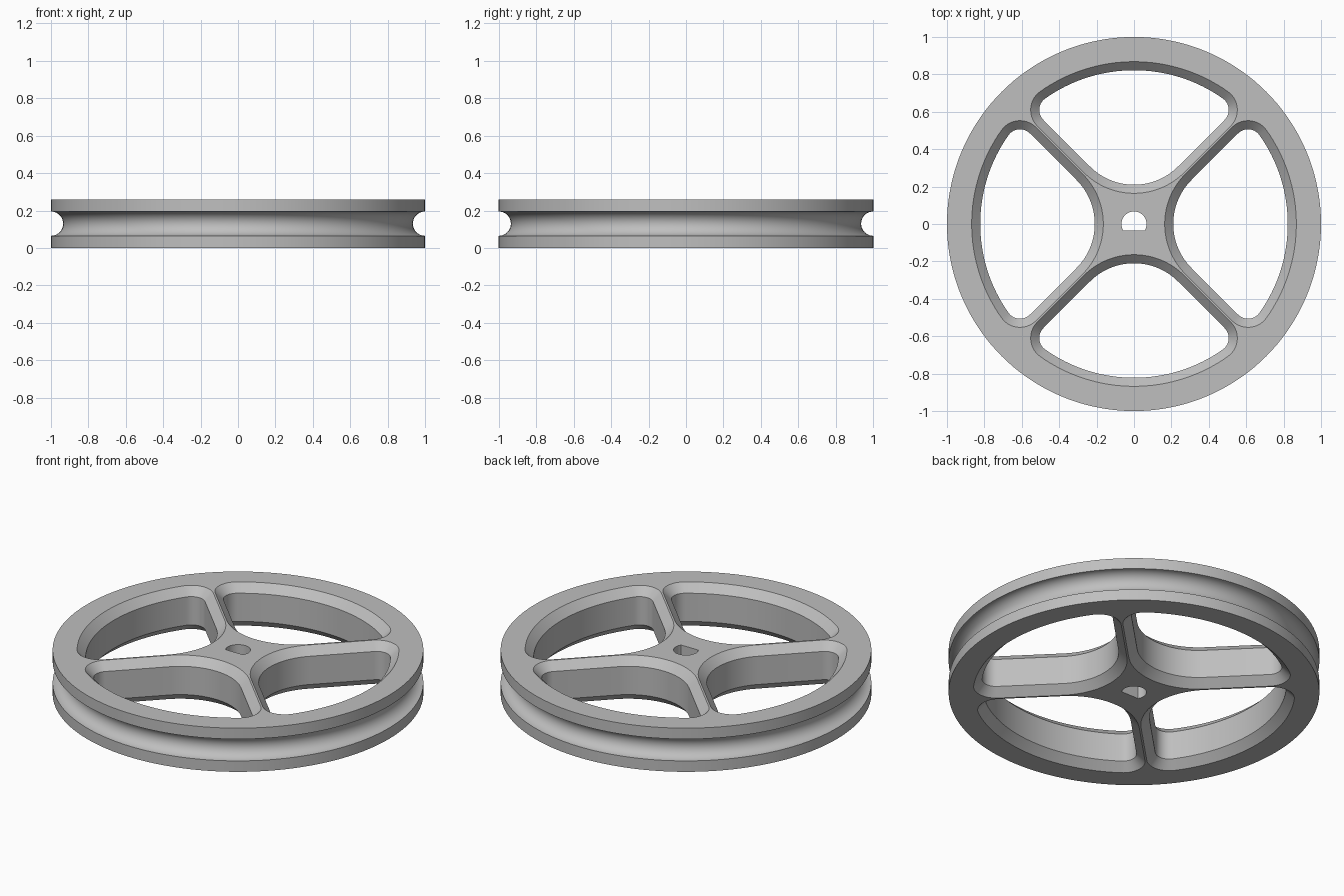
import bpy, bmesh
from math import sin, cos, pi, atan2, hypot, sqrt, radians

if "Cube" in bpy.data.objects:
    bpy.data.objects.remove(bpy.data.objects["Cube"])

H = 0.26            # thickness
GROOVE = 0.065      # groove radius
CHAMFER = 0.046     # window chamfer
SEGMENTS = 144

grey = bpy.data.materials.new("light_grey")
grey.use_nodes = True
COLOUR = (0.52, 0.52, 0.52, 1)
grey.diffuse_color = COLOUR
grey.node_tree.nodes["Principled BSDF"].inputs["Base Color"].default_value = COLOUR


def loft(name, rings):
    """Closed solid through equal-length rings of points, capped at both ends."""
    bm = bmesh.new()
    loops = [[bm.verts.new(p) for p in ring] for ring in rings]
    n = len(loops[0])
    for low, high in zip(loops, loops[1:]):
        for i in range(n):
            j = (i + 1) % n
            bm.faces.new((low[i], low[j], high[j], high[i]))
    bm.faces.new(loops[0][::-1])
    bm.faces.new(loops[-1])
    mesh = bpy.data.meshes.new(name)
    bm.to_mesh(mesh)
    bm.free()
    mesh.materials.append(grey)
    obj = bpy.data.objects.new(name, mesh)
    bpy.context.collection.objects.link(obj)
    return obj


def arc(cx, cy, r, start, end, steps):
    return [(cx + r * cos(start + (end - start) * i / steps),
             cy + r * sin(start + (end - start) * i / steps)) for i in range(steps + 1)]


def window_outline(offset):
    """Rounded three-sided window: hub arc, corner fillets and rim arc."""
    rim, tip, web, fillet = 0.822, 0.21, 0.051, 0.075
    hub_y = (tip - web) / (1 - sqrt(0.5))
    d = (web + fillet) * sqrt(2)
    reach = rim - fillet
    cx = (-d + sqrt(2 * reach ** 2 - d * d)) / 2
    cy = cx + d
    turn = atan2(cy, cx)
    half = arc(0, hub_y, hub_y - tip + offset, -pi / 2, -pi / 4, 16)
    half += arc(cx, cy, fillet + offset, -pi / 4, turn, 14)
    half += arc(0, 0, rim + offset, turn, pi / 2, 16)[1:]
    return half + [(-x, y) for x, y in half[-2:0:-1]]


# Grooved wheel body, lofted up its rim profile
profile = [(1, 0)]
profile += [(1 - GROOVE * sin(pi * i / 20), H / 2 - GROOVE * cos(pi * i / 20)) for i in range(21)]
profile += [(1, H)]
wheel = loft("pulley_wheel", [[(x, y, z) for x, y in arc(0, 0, r, 0, 2 * pi, SEGMENTS)[:-1]]
                              for r, z in profile])

# Four chamfered window cutters
EXTRA = 0.003
levels = [(-EXTRA, CHAMFER + EXTRA), (CHAMFER, 0), (H - CHAMFER, 0), (H + EXTRA, CHAMFER + EXTRA)]
cutters = []
for k in range(4):
    c, s = cos(k * pi / 2), sin(k * pi / 2)
    cutters.append(loft("window_cutter", [[(c * x - s * y, s * x + c * y, z)
                                           for x, y in window_outline(off)] for z, off in levels]))

# D-shaped shaft hole cutter
flat = radians(32)
bore = arc(0, 0, 0.067, -flat, pi + flat, 40)
cutters.append(loft("bore_cutter", [[(x, y, z) for x, y in bore] for z in (-0.1, H + 0.1)]))

# Cut the openings and keep only the finished wheel
for cutter in cutters:
    cutter.hide_render = True
    cut = wheel.modifiers.new("cut", "BOOLEAN")
    cut.operation = "DIFFERENCE"
    cut.solver = "EXACT"
    cut.object = cutter
graph = bpy.context.evaluated_depsgraph_get()
finished = bpy.data.meshes.new_from_object(wheel.evaluated_get(graph))
wheel.modifiers.clear()
wheel.data = finished
for cutter in cutters:
    bpy.data.objects.remove(cutter)

# Smooth curved walls, keep crisp edges
bpy.ops.object.select_all(action="DESELECT")
wheel.select_set(True)
bpy.context.view_layer.objects.active = wheel
bpy.ops.object.shade_smooth_by_angle(angle=radians(25))
